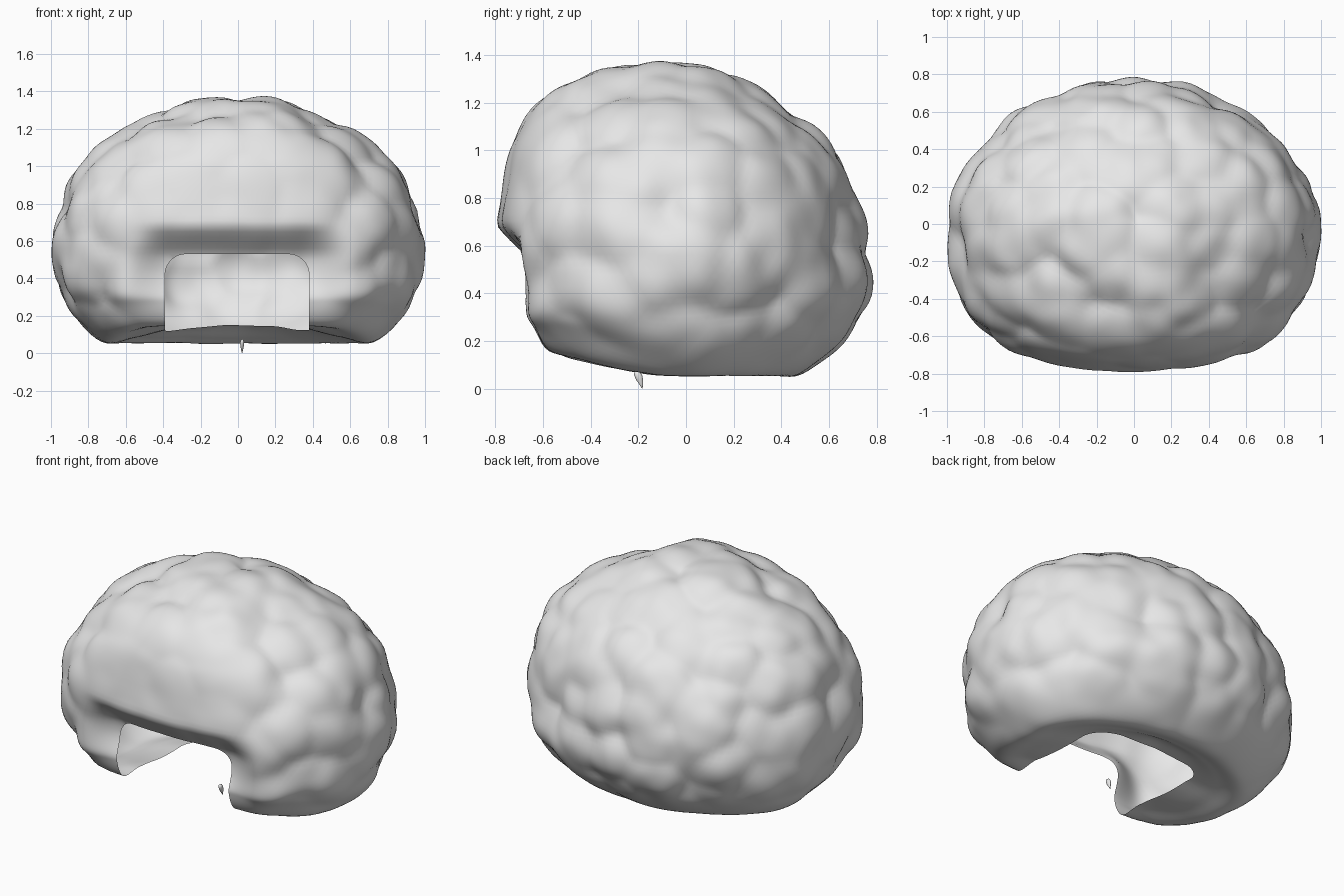
import bpy, bmesh, math
from mathutils import Vector, noise

if "Cube" in bpy.data.objects:
    bpy.data.objects.remove(bpy.data.objects["Cube"])

grey = bpy.data.materials.new("soft_grey")
grey.diffuse_color = (0.8, 0.8, 0.8, 1)
grey.use_nodes = True
grey.node_tree.nodes["Principled BSDF"].inputs["Base Color"].default_value = grey.diffuse_color

# Rows from crown to nape: height, half width, front depth, back depth
PROFILE = [(1.375, 0, 0, 0), (1.35, .20, .27, .13), (1.285, .41, .46, .24),
           (1.185, .62, .63, .40), (1.04, .80, .73, .58), (.84, .925, .765, .70),
           (.62, .985, .79, .76), (.40, .965, .745, .77), (.21, .88, .735, .67),
           (.06, .72, .68, .48), (.085, .55, .54, .34), (.14, .30, .25, .22),
           (.16, 0, 0, 0)]


def smooth(a, b, v):
    t = max(0, min(1, (v - a) / (b - a)))
    return t * t * (3 - 2 * t)


def row(t):
    """Smooth interpolation of the profile, t from 0 to 1."""
    n = len(PROFILE) - 1
    i = min(int(t * n), n - 1)
    f = t * n - i
    p = [PROFILE[max(0, min(n, i + k))] for k in (-1, 0, 1, 2)]
    return [b + .5 * f * (c - a + f * (2*a - 5*b + 4*c - d + f * (3*(b - c) + d - a)))
            for a, b, c, d in zip(*p)]


def lump(co, scale):
    """Rounded cell bumps with soft creases."""
    d = noise.voronoi(co * scale)[0]
    return .25 + math.log(sum(math.exp(-9 * x * x) for x in d)) / 9


def shape(v):
    d = v.normalized()
    z, w, front, back = row(math.acos(max(-1, min(1, d.z))) / math.pi)
    a = math.atan2(d.y, d.x)
    c, s = abs(math.cos(a)), abs(math.sin(a))
    # Squarer toward the lower face, rounder at the crown and back
    if d.y < 0:
        depth = front
        n = 2.05 + .5 * smooth(1.2, .75, z) + .3 * smooth(.6, .3, z) - .1 * math.cos(a)
    else:
        depth, n = back, 1.9 - .08 * math.cos(a)
    w, depth = max(w, 1e-4), max(depth, 1e-4)
    r = ((c / w) ** n + (s / depth) ** n) ** (-1 / n)
    p = Vector((r * math.cos(a), r * math.sin(a), z))
    # Underside rises toward the front
    p.z += .1 * smooth(-.05, -.7, p.y) * smooth(.4, .1, z)
    # Curls, calmer over the forehead and underneath
    calm = smooth(-.45, -.72, p.y) * smooth(.75, .45, abs(p.x))
    amount = (1 - .7 * calm) * (.25 + .75 * smooth(.08, .3, z))
    out = Vector((p.x, p.y, (p.z - .55) * 1.2)).normalized()
    p += out * amount * (.07 * lump(p + Vector((3.1, 1.7, .4)), 4.2) + .002
                         + .012 * noise.noise(p * 7) + .01 * noise.noise(p * 2.5))
    # Brow overhang above the face opening
    if p.y < -.3:
        fall = .5 * smooth(.71, .52, p.z) + .5 * max(0, min(1, (.68 - p.z) / .16))
        p.y += (.14 * fall * smooth(.64, .34, abs(p.x))
                * smooth(-.3, -.55, p.y) * (.5 + .5 * smooth(.2, .5, p.z)))
    return p


def make_object(name, bm):
    me = bpy.data.meshes.new(name)
    bm.to_mesh(me)
    bm.free()
    ob = bpy.data.objects.new(name, me)
    bpy.context.collection.objects.link(ob)
    me.materials.append(grey)
    return ob


# Main hair mass
bm = bmesh.new()
bmesh.ops.create_icosphere(bm, subdivisions=6, radius=1)
for v in bm.verts:
    v.co = shape(v.co)
hair = make_object("curly_hair", bm)
cut_mat = bpy.data.materials.new("cut_marker")
hair.data.materials.append(cut_mat)

# Rounded block that opens the face and neck
bm = bmesh.new()
bmesh.ops.create_cube(bm, size=1)
for v in bm.verts:
    v.co = Vector((v.co.x * .77 - .005, -.54 + v.co.y * 1.34, v.co.z * 1.03 + .015))
bmesh.ops.bevel(bm, geom=bm.edges[:], offset=.11, segments=8, profile=.5, affect='EDGES')
cutter = make_object("opening_cutter", bm)
cutter.data.materials.append(cut_mat)
for f in cutter.data.polygons:
    f.material_index = 1
cutter.hide_render = True

mod = hair.modifiers.new("opening", 'BOOLEAN')
mod.operation, mod.solver, mod.object = 'DIFFERENCE', 'EXACT', cutter
bpy.context.view_layer.objects.active = hair
hair.select_set(True)
bpy.ops.object.modifier_apply(modifier=mod.name)

# Remove the cut walls so the hair is a thin open shell
bm = bmesh.new()
bm.from_mesh(hair.data)
bmesh.ops.delete(bm, geom=[f for f in bm.faces if f.material_index == 1], context='FACES')
bm.to_mesh(hair.data)
bm.free()
hair.data.materials.pop(index=1)
bpy.data.objects.remove(cutter)
bpy.data.materials.remove(cut_mat)

# Tiny loose wisp below the opening
bm = bmesh.new()
bmesh.ops.create_icosphere(bm, subdivisions=2, radius=1)
for v in bm.verts:
    k = .6 + .4 * v.co.z
    v.co = Vector((.022 + .016 * k * v.co.x, -.195 + .025 * k * v.co.y - .012 * v.co.z,
                   .038 + .038 * v.co.z))
wisp = make_object("loose_wisp", bm)

for ob in (hair, wisp):
    for f in ob.data.polygons:
        f.use_smooth = True
